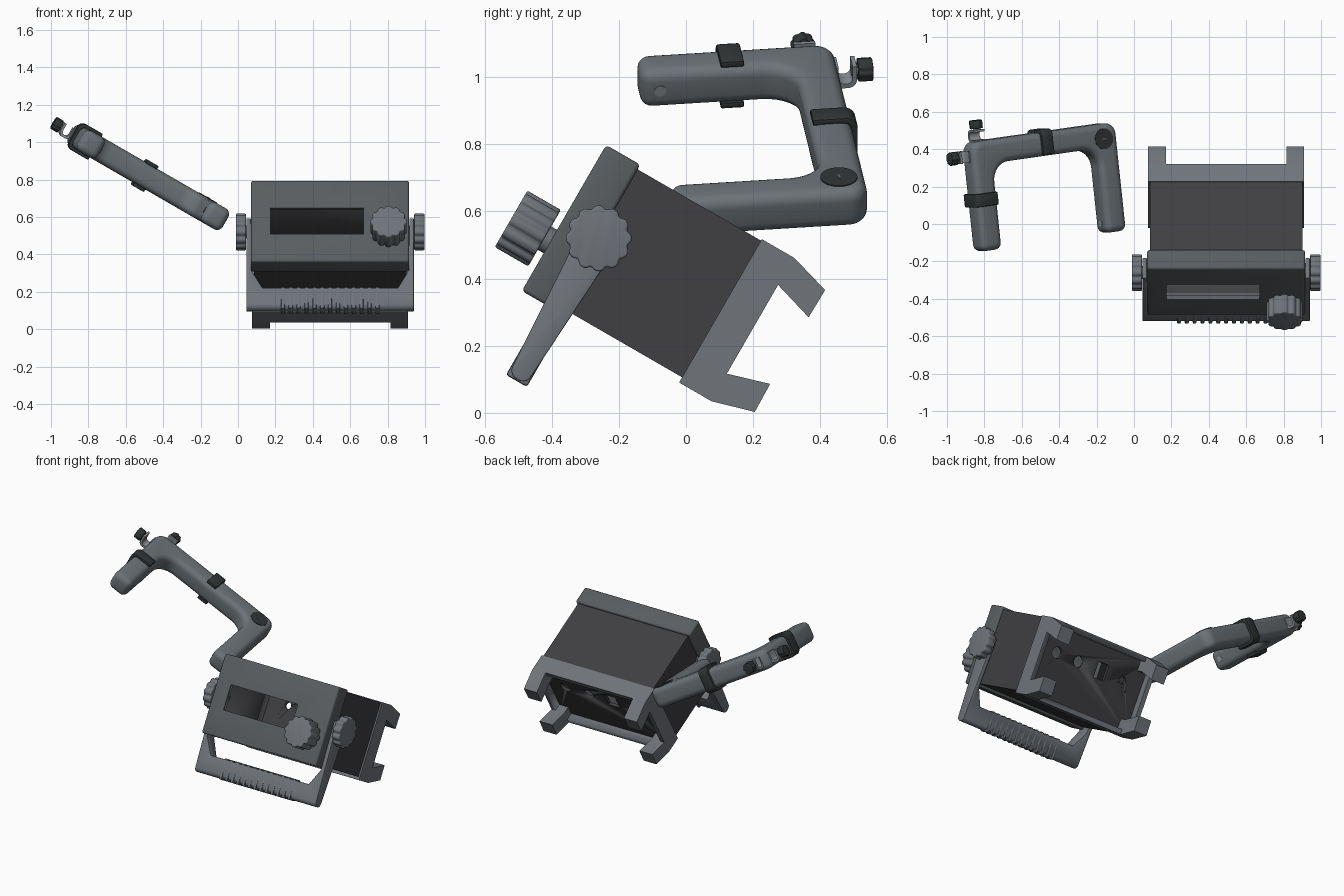
import bpy, bmesh
from math import radians, sin, cos, pi, tan
from mathutils import Matrix, Vector

if "Cube" in bpy.data.objects:
    bpy.data.objects.remove(bpy.data.objects["Cube"])

# Local frames: box (x, depth, up) tilted back 30 deg; arm (along bar, along leg, normal)
BOX = Matrix.Rotation(radians(-30), 4, 'X')
TILT = Matrix.Rotation(radians(30), 4, 'Y')
ARM = TILT @ Matrix.Translation((-1.235, 0.38, 0.463)) @ Matrix.Rotation(radians(7), 4, 'Z')
CX = 0.4925  # middle of the box in x


def material(name, r, g, b):
    m = bpy.data.materials.new(name)
    m.diffuse_color = (r, g, b, 1)
    m.use_nodes = True
    m.node_tree.nodes["Principled BSDF"].inputs["Base Color"].default_value = m.diffuse_color
    return m


SHELL = material("shell_grey", 0.10, 0.11, 0.115)
DARK = material("body_dark", 0.05, 0.05, 0.055)
LIGHT = material("light_grey", 0.16, 0.175, 0.195)
TUBE = material("tube_grey", 0.15, 0.17, 0.185)
BLACK = material("strap_black", 0.03, 0.035, 0.035)
STEEL = material("steel", 0.25, 0.27, 0.29)


def finish(name, bm, frame, mat, bevel=0, seg=3):
    bmesh.ops.recalc_face_normals(bm, faces=bm.faces)
    me = bpy.data.meshes.new(name)
    bm.to_mesh(me)
    bm.free()
    ob = bpy.data.objects.new(name, me)
    bpy.context.collection.objects.link(ob)
    ob.matrix_world = frame
    if mat:
        me.materials.append(mat)
    bpy.ops.object.select_all(action='DESELECT')
    bpy.context.view_layer.objects.active = ob
    ob.select_set(True)
    if bevel:
        md = ob.modifiers.new("bevel", 'BEVEL')
        md.width, md.segments, md.limit_method = bevel, seg, 'ANGLE'
        md.angle_limit = radians(40)
        bpy.ops.object.modifier_apply(modifier=md.name)
    bpy.ops.object.shade_smooth_by_angle(angle=radians(35))
    return ob


def prism(name, pts, lo, hi, axis, frame, mat, bevel=0, seg=3):
    """Extrude a 2D outline along a local axis; the outline uses the other two axes in order."""
    place = {'X': lambda u, v, h: (h, u, v), 'Y': lambda u, v, h: (u, h, v),
             'Z': lambda u, v, h: (u, v, h)}[axis]
    bm = bmesh.new()
    a = [bm.verts.new(place(u, v, lo)) for u, v in pts]
    b = [bm.verts.new(place(u, v, hi)) for u, v in pts]
    bm.faces.new(a)
    bm.faces.new(b)
    for i in range(len(pts)):
        j = (i + 1) % len(pts)
        bm.faces.new((a[i], a[j], b[j], b[i]))
    return finish(name, bm, frame, mat, bevel, seg)


def rect(u0, u1, v0, v1):
    return [(u0, v0), (u1, v0), (u1, v1), (u0, v1)]


def circle(u, v, r, n=32):
    return [(u + r * cos(2 * pi * i / n), v + r * sin(2 * pi * i / n)) for i in range(n)]


def fluted(u, v, r, lobes=12, depth=0.11):
    out = []
    for i in range(lobes * 8):
        t = 2 * pi * i / (lobes * 8)
        k = r * (1 - depth * (0.5 - 0.5 * cos(lobes * t)) ** 2)
        out.append((u + k * cos(t), v + k * sin(t)))
    return out


def rounded(pts, n=8):
    """Fillet a right-angled outline given as (u, v, radius)."""
    out = []
    for i, (u, v, r) in enumerate(pts):
        p = Vector((u, v))
        if r == 0:
            out.append((u, v))
            continue
        d0 = (Vector(pts[i - 1][:2]) - p).normalized()
        d1 = (Vector(pts[(i + 1) % len(pts)][:2]) - p).normalized()
        for k in range(n + 1):
            t = pi / 2 * k / n
            out.append(tuple(p + r * (d0 * (1 - sin(t)) + d1 * (1 - cos(t)))))
    return out


def cut(ob, pts, lo, hi, axis):
    c = prism("cutter", pts, lo, hi, axis, ob.matrix_world.copy(), None)
    c.hide_render = True
    bpy.context.view_layer.objects.active = ob
    md = ob.modifiers.new("cut", 'BOOLEAN')
    md.operation, md.object, md.solver = 'DIFFERENCE', c, 'EXACT'
    bpy.ops.object.modifier_apply(modifier=md.name)
    bpy.data.objects.remove(c)


# Front bezel with display window, hollow behind
bezel = prism("front_bezel", rect(0.07, 0.915, 0.07, 0.572), -0.605, -0.487, 'Y', BOX, SHELL, 0.012)
cut(bezel, rect(0.1, 0.885, 0.105, 0.535), -0.58, -0.4, 'Y')
cut(bezel, rect(0.175, 0.67, 0.24, 0.40), -0.7, -0.5, 'Y')

# Hollow body with socket holes in its back panel
body = prism("body_case", rect(0.085, 0.9, 0.086, 0.556), -0.49, 0.0, 'Y', BOX, DARK)
cut(body, rect(0.1, 0.885, 0.105, 0.535), -0.6, -0.02, 'Y')
for hole in (circle(0.76, 0.38, 0.036), circle(0.59, 0.38, 0.036),
             rect(0.375, 0.455, 0.33, 0.43), circle(0.25, 0.38, 0.022)):
    cut(body, hole, -0.1, 0.1, 'Y')

# Rear frame ring and four angled feet
ring = prism("rear_frame", rect(0.075, 0.91, 0.068, 0.561), -0.063, 0.047, 'Y', BOX, LIGHT)
cut(ring, rect(0.105, 0.88, 0.1, 0.529), -0.2, 0.2, 'Y')
foot = [(0.0, 0.561), (0.049, 0.561), (0.176, 0.524), (0.174, 0.429), (0.047, 0.467), (0.0, 0.467)]
for x in (0.075, 0.815):
    prism("upper_foot", foot, x, x + 0.095, 'X', BOX, LIGHT)
    prism("lower_foot", [(a, 0.629 - b) for a, b in foot], x, x + 0.095, 'X', BOX, LIGHT)

# Front dial and handle clamp knobs
prism("front_dial", fluted(0.805, 0.24, 0.097), -0.74, -0.625, 'Y', BOX, LIGHT, 0.008)
prism("dial_shaft", circle(0.805, 0.24, 0.04), -0.63, -0.59, 'Y', BOX, LIGHT)
for x0, x1, s0, s1 in ((-0.012, 0.043, 0.03, 0.1), (0.942, 0.997, 0.885, 0.955)):
    prism("clamp_knob", fluted(-0.485, 0.32, 0.098), x0, x1, 'X', BOX, LIGHT, 0.008)
    prism("clamp_shaft", circle(-0.485, 0.32, 0.035), s0, s1, 'X', BOX, LIGHT)

# Carrying handle: tapered U, rounded along the grip
half = [(0.045, -0.165), (0.045, 0.37), (0.069, 0.37), (0.072, 0.06), (0.13, -0.045)]
outline = half + [(2 * CX - x, b) for x, b in reversed(half)]
bm = bmesh.new()
sides = [[bm.verts.new((x, -0.485 + k * (0.032 + 0.06 * (b + 0.135)), b)) for x, b in outline]
         for k in (-1, 1)]
for s in sides:
    bm.faces.new(s)
for i in range(len(outline)):
    j = (i + 1) % len(outline)
    bm.faces.new((sides[0][i], sides[0][j], sides[1][j], sides[1][i]))
bmesh.ops.recalc_face_normals(bm, faces=bm.faces)
grip = [e for e in bm.edges if all(v.co.z < -0.16 for v in e.verts)
        and abs(e.verts[0].co.x - e.verts[1].co.x) > 0.5]
bmesh.ops.bevel(bm, geom=grip, offset=0.026, segments=5, profile=0.5, affect='EDGES')
finish("carry_handle", bm, BOX, LIGHT, 0.004, 2)
for i in range(13):
    x = 0.24 + i * 0.505 / 12
    prism("grip_rib", rect(-0.521, -0.449, -0.17, -0.038), x - 0.011, x + 0.011, 'X', BOX, LIGHT, 0.008, 2)

# Bent U-shaped handpiece
W = 0.064
L = 0.774
U = [(-W, -0.525, 0), (-W, W, 0.06), (L + W, W, 0.06), (L + W, -0.52, 0),
     (L - W, -0.52, 0), (L - W, -W, 0.1), (W, -W, 0.1), (W, -0.525, 0)]
prism("bent_handpiece", rounded(U), -W, W, 'Z', ARM, TUBE, 0.036, 5)

# Corner cap and small pins on the inner leg ends
prism("corner_cap", circle(0.749, -0.016, 0.055), 0.05, 0.067, 'Z', ARM, BLACK)
prism("cap_slot", rect(0.737, 0.761, -0.02, -0.012), 0.06, 0.069, 'Z', ARM, SHELL)
prism("leg_pin", circle(-0.468, 0.0, 0.018, 20), W - 0.02, W + 0.002, 'X', ARM, STEEL)
prism("leg_pin", circle(-0.468, 0.0, 0.018, 20), L - W - 0.002, L - W + 0.02, 'X', ARM, STEEL)

# Open clips on the first leg and on the bar, open to the inside
T = 0.08
clip = rounded([(-0.055, -T, 0), (T, -T, 0.035), (T, T, 0.035), (-0.055, T, 0),
                (-0.055, 0.06, 0), (0.06, 0.06, 0.02), (0.06, -0.06, 0.02), (-0.055, -0.06, 0)], 5)
prism("leg_clip", [(-u, v) for u, v in clip], -0.285, -0.215, 'Y', ARM, BLACK, 0.005, 2)
prism("bar_clip", clip, 0.36, 0.43, 'X', ARM, BLACK, 0.005, 2)

# Hook brackets with screw caps on the outer corner
hook = rounded([(0.055, 0.03, 0), (0.055, -0.042, 0.026), (0.125, -0.042, 0.026), (0.125, 0.03, 0),
                (0.112, 0.03, 0), (0.112, -0.028, 0.018), (0.07, -0.028, 0.018), (0.07, 0.03, 0)], 5)
prism("bar_hook", hook, -0.022, 0.042, 'X', ARM, STEEL)
prism("bar_screw_cap", fluted(0.01, 0.0, 0.036, 8), 0.13, 0.175, 'Y', ARM, BLACK, 0.004, 2)
prism("bar_screw", circle(0.01, 0.0, 0.016, 16), 0.11, 0.14, 'Y', ARM, STEEL)
prism("leg_hook", [(-u, v) for u, v in hook], -0.045, 0.019, 'Y', ARM, STEEL)
prism("leg_screw_cap", fluted(-0.013, 0.0, 0.036, 8), -0.175, -0.13, 'X', ARM, BLACK, 0.004, 2)
prism("leg_screw", circle(-0.013, 0.0, 0.016, 16), -0.14, -0.11, 'X', ARM, STEEL)
